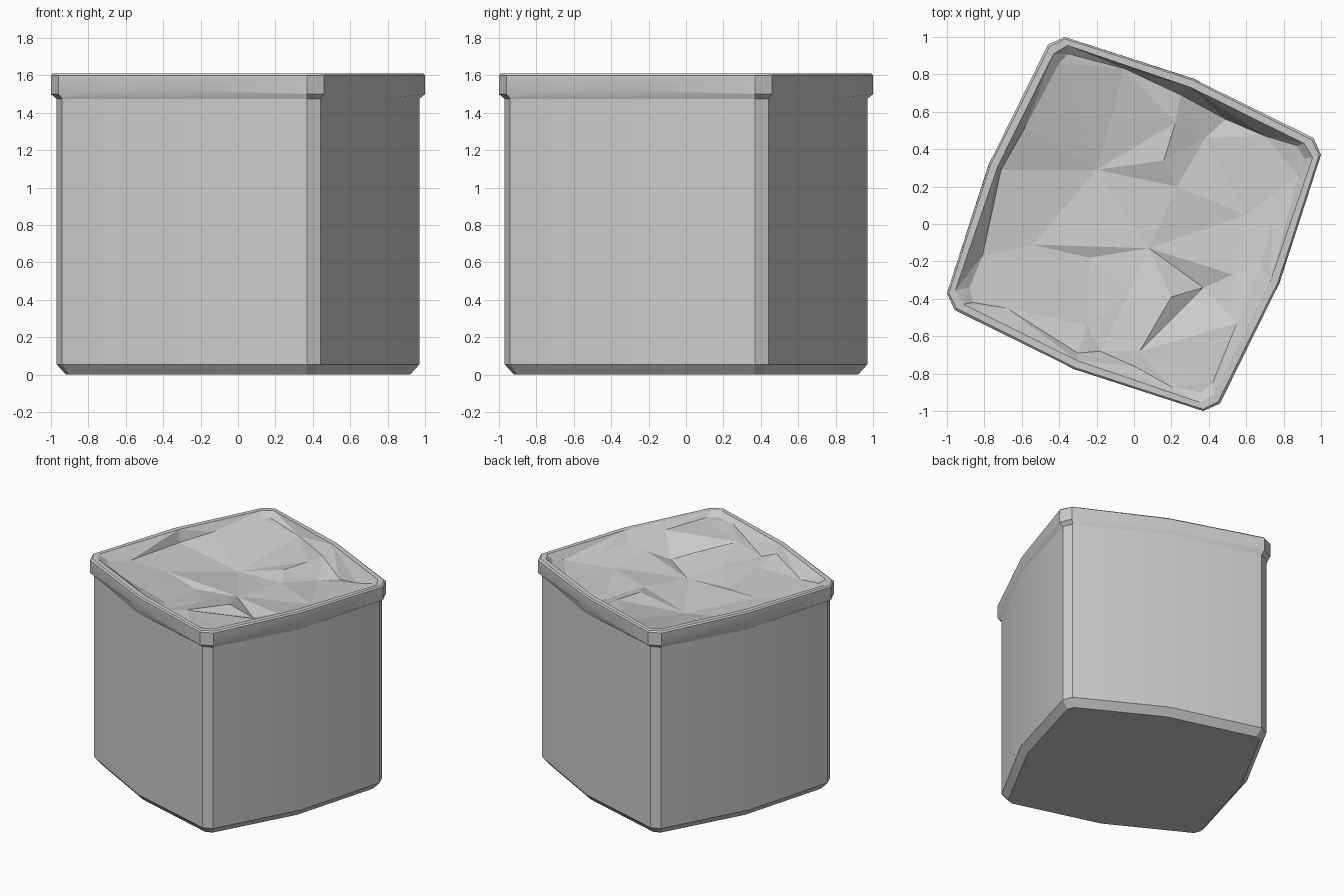
import bpy
import math
from mathutils import Vector, geometry

if "Cube" in bpy.data.objects:
    bpy.data.objects.remove(bpy.data.objects["Cube"], do_unlink=True)

grey = bpy.data.materials.new("plain_grey")
grey.use_nodes = True
grey.diffuse_color = (0.6, 0.6, 0.6, 1)
grey.node_tree.nodes["Principled BSDF"].inputs["Base Color"].default_value = (0.6, 0.6, 0.6, 1)


def add_object(name, verts, faces, smooth_angle):
    mesh = bpy.data.meshes.new(name)
    mesh.from_pydata(verts, [], faces)
    mesh.update()
    mesh.materials.append(grey)
    obj = bpy.data.objects.new(name, mesh)
    bpy.context.collection.objects.link(obj)
    bpy.ops.object.select_all(action="DESELECT")
    obj.select_set(True)
    bpy.context.view_layer.objects.active = obj
    if smooth_angle:
        bpy.ops.object.shade_smooth_by_angle(angle=math.radians(smooth_angle))
    else:
        bpy.ops.object.shade_flat()
    return obj


def ring(first, second, middle, corner_z, middle_z):
    """Clipped corner and bowed side, repeated by quarter turns."""
    points = []
    for turn in range(4):
        for (x, y), z in ((first, corner_z), (second, corner_z), (middle, middle_z)):
            for _ in range(turn):
                x, y = -y, x
            points.append((x, y, z))
    return points


def shell(name, rings, closed_bottom=False):
    count = len(rings[0])
    verts = [p for r in rings for p in r]
    faces = []
    for level in range(len(rings) - 1):
        for i in range(count):
            j = (i + 1) % count
            low, high = level * count, (level + 1) * count
            faces.append((low + i, low + j, high + j, high + i))
    if closed_bottom:
        faces.append(tuple(reversed(range(count))))
    return add_object(name, verts, faces, 20)


# Box with a chamfered base
wall = ((0.97, 0.37), (0.94, 0.44), (0.325, 0.775))
base = ((0.92, 0.36), (0.90, 0.41), (0.31, 0.73))
shell("box_body", [ring(*base, 0, 0), ring(*wall, 0.055, 0.055),
                   ring(*wall, 1.475, 1.475)], True)

# Overhanging rim
outer = ((1.0, 0.37), (0.96, 0.46), (0.32, 0.775))
edge = ((0.99, 0.37), (0.95, 0.45), (0.317, 0.767))
inner = ring((0.955, 0.355), (0.91, 0.43), (0.305, 0.73), 1.61, 1.61)
shell("rim", [ring(*wall, 1.475, 1.475), ring(*outer, 1.50, 1.52),
              ring(*outer, 1.60, 1.60), ring(*edge, 1.61, 1.61), inner])

# Foot of the inner wall, where the crumpled fill meets it
border = [
    (.91, .35, 1.57), (.87, .42, 1.57), (.7, .47, 1.51), (.49, .56, 1.45),
    (.25, .69, 1.52), (-.05, .83, 1.54), (-.35, .91, 1.57), (-.4, .86, 1.57),
    (-.58, .52, 1.55), (-.71, .29, 1.52), (-.81, -.17, 1.53), (-.88, -.34, 1.56),
    (-.86, -.42, 1.57), (-.68, -.45, 1.54), (-.3, -.69, 1.55), (0, -.76, 1.55),
    (.2, -.87, 1.58), (.36, -.9, 1.58), (.42, -.85, 1.58), (.55, -.53, 1.57),
    (.68, -.22, 1.55), (.74, 0, 1.54), (.88, .26, 1.55)]

# Peaks and hollows of the fill
peaks = {
    "hollow": (-.2, .29, 1.43), "west": (-.54, -.11, 1.49), "centre": (.08, -.13, 1.47),
    "north": (.22, .54, 1.52), "fold_top": (.16, .34, 1.52), "fold_end": (.23, .2, 1.49),
    "pit": (.38, .46, 1.45), "east": (.6, .05, 1.48), "ridge": (.53, -.27, 1.51),
    "dip": (.37, -.34, 1.46), "crest": (.2, -.39, 1.54), "south": (.03, -.68, 1.56),
    "slope": (-.03, -.38, 1.50), "crease": (-.24, -.18, 1.46),
    "crease_end": (-.25, -.54, 1.49), "gully": (-.18, -.68, 1.50)}
creases = ["hollow west", "hollow centre", "hollow north", "hollow fold_top",
           "hollow fold_end", "north fold_top", "fold_top fold_end", "fold_end pit",
           "north pit", "fold_end east", "centre east", "centre ridge", "centre dip",
           "centre crest", "crest south", "dip south", "ridge dip", "west centre",
           "crease crease_end", "crease_end gully", "centre slope", "slope south"]

points = inner + border + list(peaks.values())
names = list(peaks)
n, m = len(inner), len(border)
edges = [(i, (i + 1) % n) for i in range(n)]
edges += [(n + i, n + (i + 1) % m) for i in range(m)]
for pair in creases:
    a, b = pair.split()
    edges.append((n + m + names.index(a), n + m + names.index(b)))

flat, _, tris, origins, _, _ = geometry.delaunay_2d_cdt(
    [Vector(p[:2]) for p in points], edges, [], 0, 1e-5)
verts = [(p.x, p.y, points[o[0]][2] if o else 1.5) for p, o in zip(flat, origins)]
# Keep only faces within the rim's inner edge, all turned upward
faces = []
outline = [Vector(p[:2]) for p in inner]
for tri in tris:
    c = sum((flat[i] for i in tri), Vector((0, 0))) / len(tri)
    inside = all((outline[(i + 1) % n] - outline[i]).cross(c - outline[i]) > 0 for i in range(n))
    if inside:
        u, v, w = (flat[i] for i in tri[:3])
        faces.append(tuple(tri) if (v - u).cross(w - u) > 0 else tuple(reversed(tri)))
add_object("crumpled_fill", verts, faces, 0)
